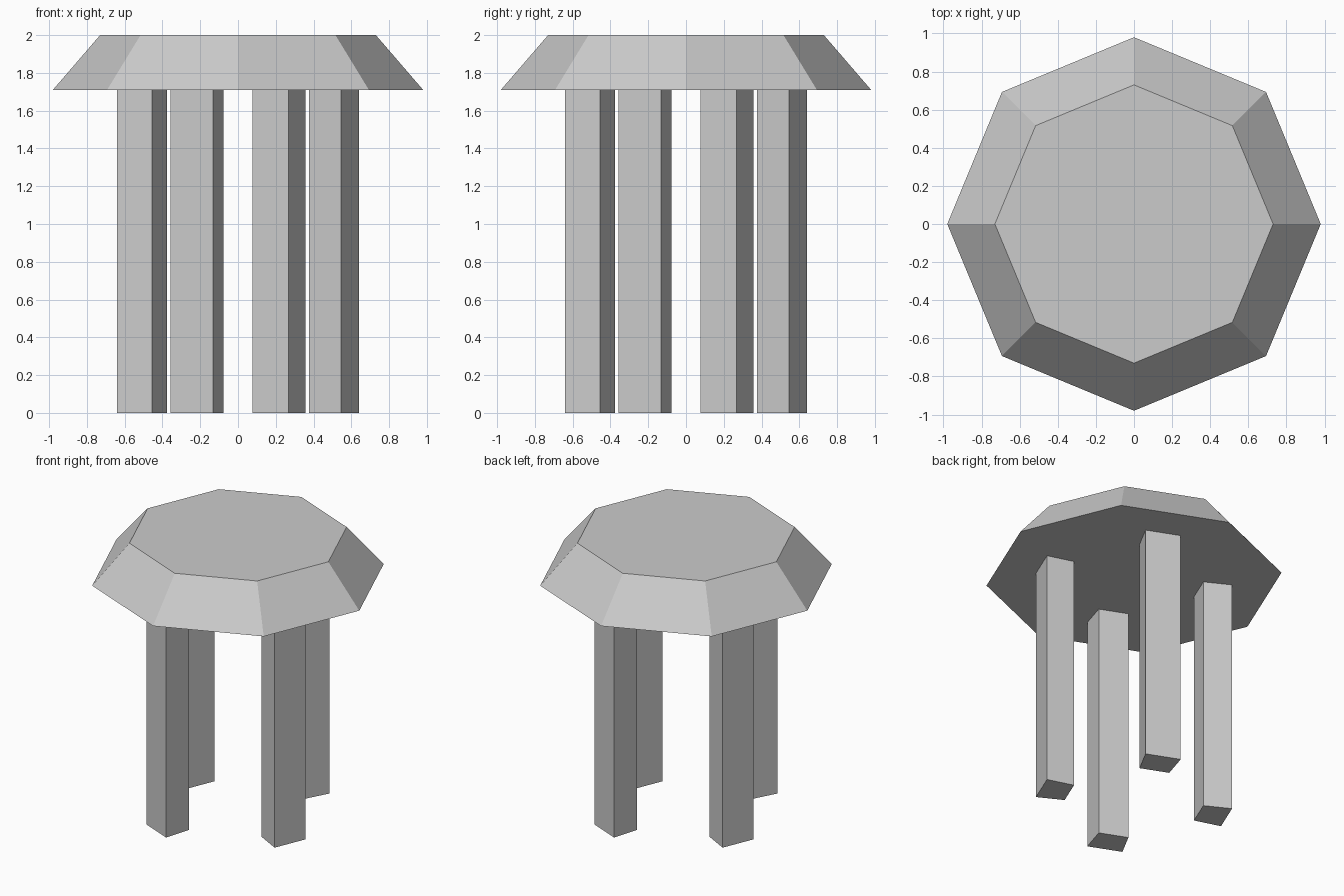
import bpy, bmesh
from math import radians, cos, sin

if "Cube" in bpy.data.objects:
    bpy.data.objects.remove(bpy.data.objects["Cube"])

SEAT_Z, TOP_Z = 1.71, 2.0


def finish(name, bm):
    bmesh.ops.recalc_face_normals(bm, faces=bm.faces)
    mesh = bpy.data.meshes.new(name)
    bm.to_mesh(mesh)
    bm.free()
    obj = bpy.data.objects.new(name, mesh)
    bpy.context.collection.objects.link(obj)
    return obj


# Seat: octagonal slab with sloping sides
bm = bmesh.new()
bmesh.ops.create_cone(bm, cap_ends=True, segments=8, radius1=0.98,
                      radius2=0.73, depth=TOP_Z - SEAT_Z)
bmesh.ops.translate(bm, verts=bm.verts, vec=(0, 0, (SEAT_Z + TOP_Z) / 2))
finish("seat", bm)


# Legs: wedge cross-section (radial distance, half width), one per quarter turn
def leg(name, angle):
    c, s = cos(angle), sin(angle)
    section = [(0.449, -0.103), (0.642, -0.122), (0.642, 0.122), (0.449, 0.103)]
    bm = bmesh.new()
    base = bm.faces.new([bm.verts.new((r * c - w * s, r * s + w * c, 0))
                         for r, w in section])
    ext = bmesh.ops.extrude_face_region(bm, geom=[base], use_keep_orig=True)
    top = [v for v in ext["geom"] if isinstance(v, bmesh.types.BMVert)]
    bmesh.ops.translate(bm, verts=top, vec=(0, 0, SEAT_Z))
    finish(name, bm)


for i, name in enumerate(["right_leg", "back_leg", "left_leg", "front_leg"]):
    leg(name, radians(-22.5 + 90 * i))
